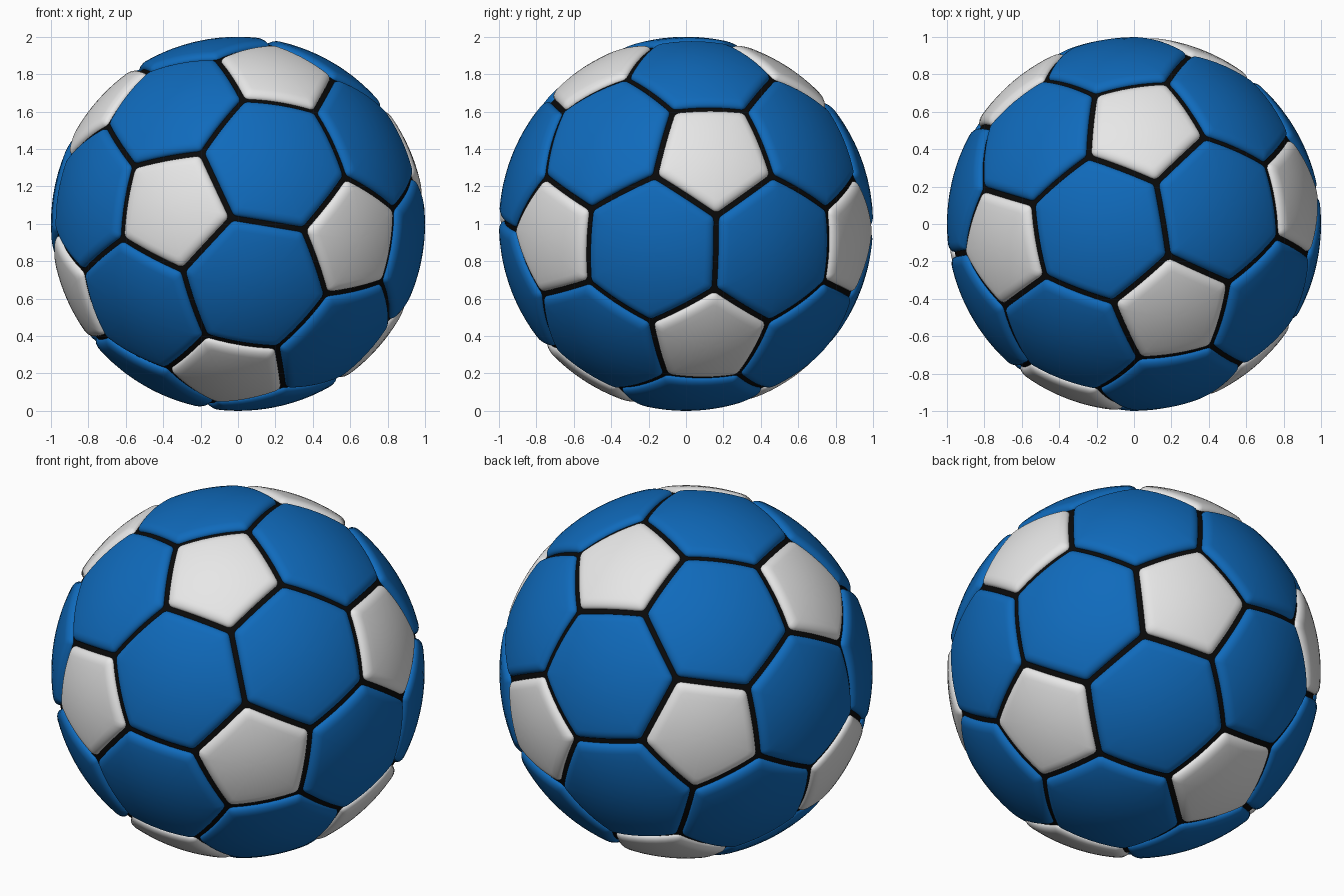
import bpy, bmesh, math
from mathutils import Vector, Matrix

cube = bpy.data.objects.get("Cube")
if cube:
    bpy.data.objects.remove(cube, do_unlink=True)

CENTRE = Vector((0, 0, 1))
GROOVE = 0.97      # radius of the dark ball seen in the seams
HALF_SEAM = 0.016  # half the gap between panels
CORNER = 0.035     # corner rounding of a panel
RIM = 0.06         # width of the rounded panel edge
ARC, EDGE, RIM_STEPS, DOME_STEPS = 4, 6, 7, 6


def material(name, colour, roughness=0.5):
    m = bpy.data.materials.new(name)
    m.use_nodes = True
    m.diffuse_color = (*colour, 1)
    bsdf = m.node_tree.nodes["Principled BSDF"]
    bsdf.inputs["Base Color"].default_value = (*colour, 1)
    bsdf.inputs["Roughness"].default_value = roughness
    return m


def finish(name, bm, mat):
    mesh = bpy.data.meshes.new(name)
    for f in bm.faces:
        f.smooth = True
    bm.to_mesh(mesh)
    bm.free()
    mesh.materials.append(mat)
    obj = bpy.data.objects.new(name, mesh)
    obj.location = CENTRE
    bpy.context.collection.objects.link(obj)
    return obj


def outline(n, apothem):
    """Rounded regular polygon, first corner on the local x axis."""
    reach = (apothem - HALF_SEAM - CORNER) / math.cos(math.pi / n)
    arcs = []
    for k in range(n):
        a = 2 * math.pi * k / n
        core = Vector((math.cos(a), math.sin(a))) * reach
        turns = [a + math.pi / n * (2 * j / ARC - 1) for j in range(ARC + 1)]
        arcs.append([core + CORNER * Vector((math.cos(t), math.sin(t))) for t in turns])
    pts = []
    for k, arc in enumerate(arcs):
        start, end = arc[-1], arcs[(k + 1) % n][0]
        pts += arc + [start.lerp(end, j / EDGE) for j in range(1, EDGE)]
    return pts


def add_panel(bm, centre, toward, n, apothem, twist=0):
    """Domed panel with rounded edges, laid on the ball around a direction."""
    c = centre.normalized()
    u = (toward - c * toward.dot(c)).normalized()
    u = Matrix.Rotation(twist, 3, c) @ u
    v = c.cross(u)
    shape = outline(n, apothem)
    # (scale, radius) of each ring: hidden skirt, rounded rim, then the dome
    rings = [(1, GROOVE - 0.02)]
    for k in range(RIM_STEPS + 1):
        t = math.pi / 2 * k / RIM_STEPS
        rings.append((1 - RIM * (1 - math.cos(t)) / apothem,
                      GROOVE + (1 - GROOVE) * math.sin(t)))
    last = rings[-1][0]
    rings += [(last * (1 - k / DOME_STEPS), 1) for k in range(1, DOME_STEPS)]
    loops = [[bm.verts.new((c + s * (p.x * u + p.y * v)).normalized() * r)
              for p in shape] for s, r in rings]
    size = len(shape)
    for outer, inner in zip(loops, loops[1:]):
        for i in range(size):
            j = (i + 1) % size
            bm.faces.new((outer[i], outer[j], inner[j], inner[i]))
    tip = bm.verts.new(c)
    for i in range(size):
        bm.faces.new((loops[-1][i], loops[-1][(i + 1) % size], tip))


white = material("panel white", (0.8, 0.8, 0.8))
blue = material("panel blue", (0.005, 0.145, 0.5))
black = material("seam black", (0.003, 0.003, 0.003))

# Tilted frame of the ball
ax = Vector((0.973, 0.1645, -0.161)).normalized()
ay = Vector((-0.167, 0.986, 0))
ay = (ay - ax * ay.dot(ax)).normalized()
az = ax.cross(ay)

# Twelve icosahedron corners
phi = (1 + math.sqrt(5)) / 2
axes = [ax, ay, az]
corners = [(axes[(k + 1) % 3] * s + axes[(k + 2) % 3] * t * phi).normalized()
           for k in range(3) for s in (-1, 1) for t in (-1, 1)]


def adjacent(a, b):
    return 0.3 < a.dot(b) < 0.6


# Pentagon panels sit on the corners
bm = bmesh.new()
for p in corners:
    q = next(o for o in corners if adjacent(p, o))
    add_panel(bm, p, q, 5, 0.2955)
finish("pentagon_panels", bm, white)

# Hexagon panels sit between three neighbouring corners
bm = bmesh.new()
for i, p in enumerate(corners):
    for j in range(i + 1, 12):
        for k in range(j + 1, 12):
            q, r = corners[j], corners[k]
            if adjacent(p, q) and adjacent(q, r) and adjacent(p, r):
                add_panel(bm, p + q + r, p, 6, 0.382, math.pi / 6)
finish("hexagon_panels", bm, blue)

# Dark ball filling the seams
bm = bmesh.new()
bmesh.ops.create_icosphere(bm, subdivisions=5, radius=GROOVE)
finish("seam_ball", bm, black)
